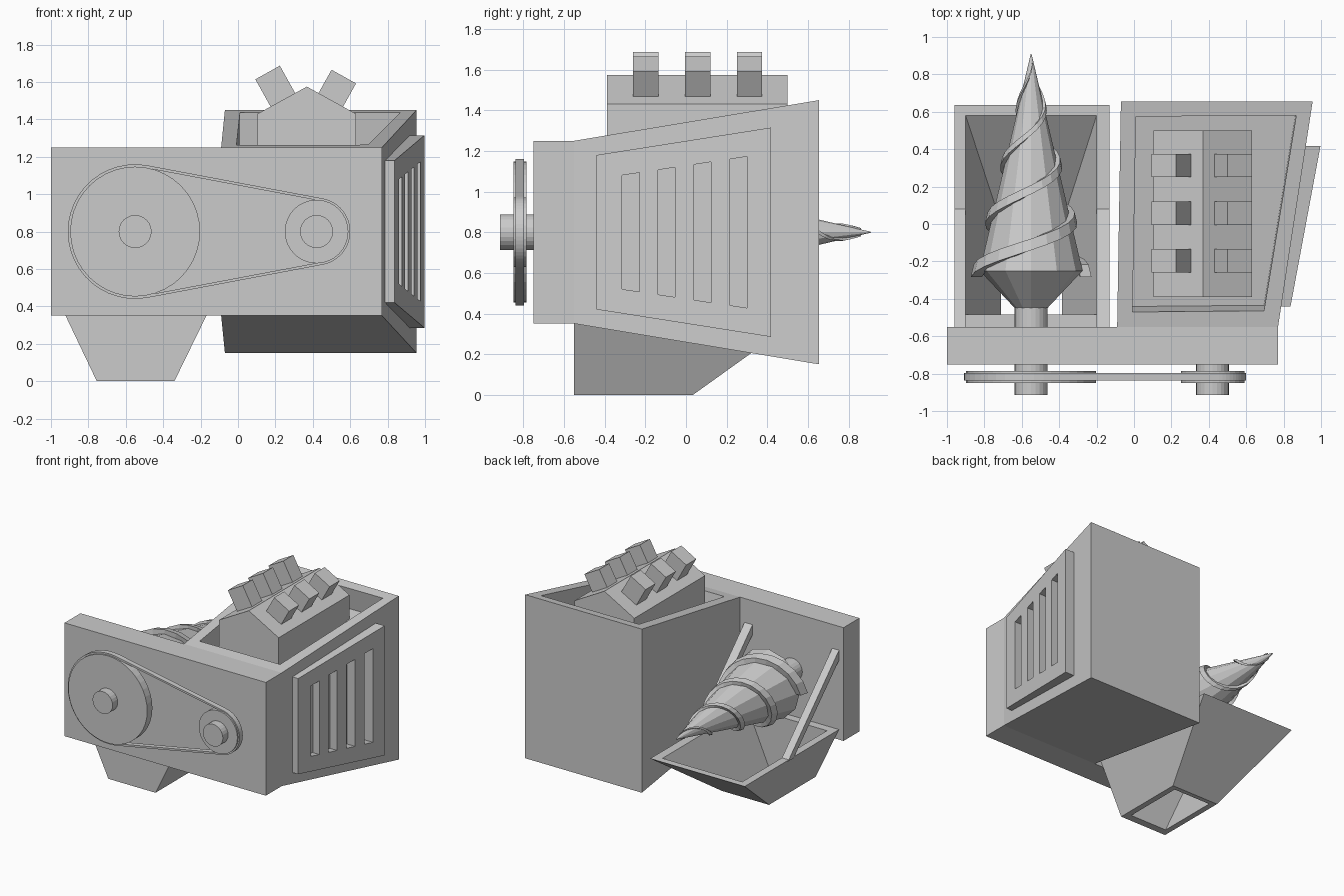
import bpy, bmesh
from math import sin, cos, pi, acos

old = bpy.data.objects.get("Cube")
if old:
    bpy.data.objects.remove(old, do_unlink=True)

GREY = (0.6, 0.6, 0.6, 1)
grey = bpy.data.materials.new("plain grey")
grey.use_nodes = True
grey.diffuse_color = GREY
grey.node_tree.nodes["Principled BSDF"].inputs["Base Color"].default_value = GREY


def loft(name, rings, wrap=False, edit=None):
    """Bridge equal rings of points; cap the ends, or join last to first."""
    bm = bmesh.new()
    loops = [[bm.verts.new(p) for p in ring] for ring in rings]
    n = len(loops[0])
    pairs = list(zip(loops, loops[1:]))
    if wrap:
        pairs.append((loops[-1], loops[0]))
    else:
        bm.faces.new(loops[0])
        bm.faces.new(loops[-1])
    for a, b in pairs:
        for i in range(n):
            j = (i + 1) % n
            bm.faces.new((a[i], a[j], b[j], b[i]))
    bmesh.ops.recalc_face_normals(bm, faces=bm.faces)
    if edit:
        edit(bm)
    mesh = bpy.data.meshes.new(name)
    bm.to_mesh(mesh)
    bm.free()
    mesh.materials.append(grey)
    obj = bpy.data.objects.new(name, mesh)
    bpy.context.collection.objects.link(obj)
    return obj


def rect_y(y, x0, x1, z0, z1):
    return [(x0, y, z0), (x1, y, z0), (x1, y, z1), (x0, y, z1)]


def rect_z(z, x0, x1, y0, y1):
    return [(x0, y0, z), (x1, y0, z), (x1, y1, z), (x0, y1, z)]


def lathe(name, x, profile, sides):
    """Turn (y, radius) points about an axis along y at height AXIS."""
    turn = [2 * pi * i / sides for i in range(sides)]
    return loft(name, [[(x + r * cos(a), y, AXIS + r * sin(a)) for a in turn]
                       for y, r in profile])


AXIS = 0.8
SCREW_X, DRIVE_X = -0.55, 0.42

# Front plate
loft("front_plate", [rect_y(-0.75, -1, 0.77, 0.35, 1.25),
                     rect_y(-0.55, -1, 0.77, 0.35, 1.25)])


# Flared engine housing with a sunken top
def sink_top(bm):
    top = max(bm.faces, key=lambda f: f.normal.z)
    bmesh.ops.inset_region(bm, faces=[top], thickness=0.115)
    normal = top.normal.copy()
    well = bmesh.ops.extrude_face_region(bm, geom=[top])["geom"]
    verts = [v for v in well if isinstance(v, bmesh.types.BMVert)]
    bmesh.ops.translate(bm, verts=verts, vec=normal * -0.18)
    if top.is_valid:
        bmesh.ops.delete(bm, geom=[top], context='FACES_ONLY')
    bmesh.ops.recalc_face_normals(bm, faces=bm.faces)


loft("engine_housing", [rect_y(-0.55, -0.09, 0.77, 0.35, 1.25),
                        rect_y(0.655, -0.07, 0.955, 0.15, 1.45)], edit=sink_top)

# Engine block with a pitched top
MID = 0.368
loft("engine_block", [[(0.105, y, 1.05), (0.63, y, 1.05), (0.63, y, 1.43),
                       (MID, y, 1.575), (0.105, y, 1.43)] for y in (-0.39, 0.5)])

# Exhaust stubs standing square on both slopes
for side, label, length in ((-1, "right", 0.17), (1, "left", 0.145)):
    ax, az = 0.487 * side, 0.873
    for i in range(3):
        y = -0.26 + 0.255 * i
        rings = []
        for d in (-0.02, length):
            cx, cz = MID + 0.127 * side + ax * d, 1.502 + az * d
            rings.append([(cx + az * u, yy, cz - ax * u) for u, yy in
                          ((-0.075, y), (0.075, y), (0.075, y + 0.125), (-0.075, y + 0.125))])
        loft(f"exhaust_stub_{label}_{i + 1}", rings)

# Side vent panel with four tall slots
panel = loft("vent_panel", [rect_y(-0.44, 0.765, 0.837, 0.42, 1.18),
                            rect_y(0.418, 0.9, 0.997, 0.285, 1.315)])
for i in range(4):
    y = -0.315 + 0.177 * i
    rings = []
    for yy in (y, y + 0.085):
        h = 0.28 + 0.15 * (yy + 0.315)
        rings.append(rect_y(yy, 0.6, 1.2, AXIS - h, AXIS + h))
    cutter = loft("slot_cutter", rings)
    cutter.hide_render = True
    cut = panel.modifiers.new("slot", 'BOOLEAN')
    cut.operation, cut.object, cut.solver = 'DIFFERENCE', cutter, 'EXACT'
    bpy.context.view_layer.objects.active = panel
    bpy.ops.object.modifier_apply(modifier=cut.name)
    bpy.data.objects.remove(cutter, do_unlink=True)

# Open hopper under the screw
loft("hopper", [rect_z(0, -0.755, -0.34, -0.55, 0.035),
                rect_z(0.43, -0.96, -0.13, -0.55, 0.635),
                rect_z(0.43, -0.9, -0.2, -0.485, 0.58),
                rect_z(0, -0.71, -0.385, -0.49, 0)], wrap=True)

# Struts from hopper rim to plate
for label, x0, x1 in (("right", -0.96, -0.9), ("left", -0.2, -0.13)):
    loft(f"hopper_strut_{label}", [
        [(x, 0.02, 0.42), (x, 0.09, 0.42), (x, -0.55, 1.06), (x, -0.55, 0.98)]
        for x in (x0, x1)])

# Screw cone
BASE, TIP, WIDE = -0.25, 0.91, 0.275


def cone_radius(y):
    return WIDE * (TIP - y) / (TIP - BASE)


lathe("screw_cone", SCREW_X, [(-0.45, 0.087), (BASE, WIDE), (TIP, 0.002)], 12)

# Twin spiral blades, stretching toward the tip
STEPS = 36
for k in range(2):
    rings = []
    for i in range(STEPS + 1):
        t = i / STEPS
        angle = pi + pi * k - 3.6 * pi * t
        y = BASE + 1.0 * t + 0.1 * t * t
        half = 0.034 * (1 - 0.7 * t)
        lift = 0.04 * (1 - 0.75 * t)
        ring = []
        for dy, up in ((-half, -0.02), (half, -0.02), (half, lift), (-half, lift)):
            r = max(cone_radius(y + dy) + up, 0.002)
            ring.append((SCREW_X + r * cos(angle), y + dy, AXIS + r * sin(angle)))
        rings.append(ring)
    loft(f"screw_blade_{k + 1}", rings)

# Shafts and pulleys
lathe("screw_shaft", SCREW_X, [(-0.915, 0.088), (-0.44, 0.088)], 24)
lathe("drive_shaft", DRIVE_X, [(-0.915, 0.088), (-0.74, 0.088)], 24)
lathe("large_pulley", SCREW_X, [(-0.85, 0.347), (-0.785, 0.347)], 40)
lathe("small_pulley", DRIVE_X, [(-0.85, 0.17), (-0.785, 0.17)], 32)


# Drive belt wrapped around both pulleys
def belt_path(y, grow):
    big, small = 0.345 + grow, 0.165 + grow
    phi = acos((big - small) / (DRIVE_X - SCREW_X))
    points = []
    for x, r, start, end in ((SCREW_X, big, phi, 2 * pi - phi), (DRIVE_X, small, -phi, phi)):
        for i in range(25):
            a = start + (end - start) * i / 24
            points.append((x + r * cos(a), y, AXIS + r * sin(a)))
    return points


loft("drive_belt", [belt_path(-0.838, 0.015), belt_path(-0.797, 0.015),
                    belt_path(-0.797, 0), belt_path(-0.838, 0)], wrap=True)
